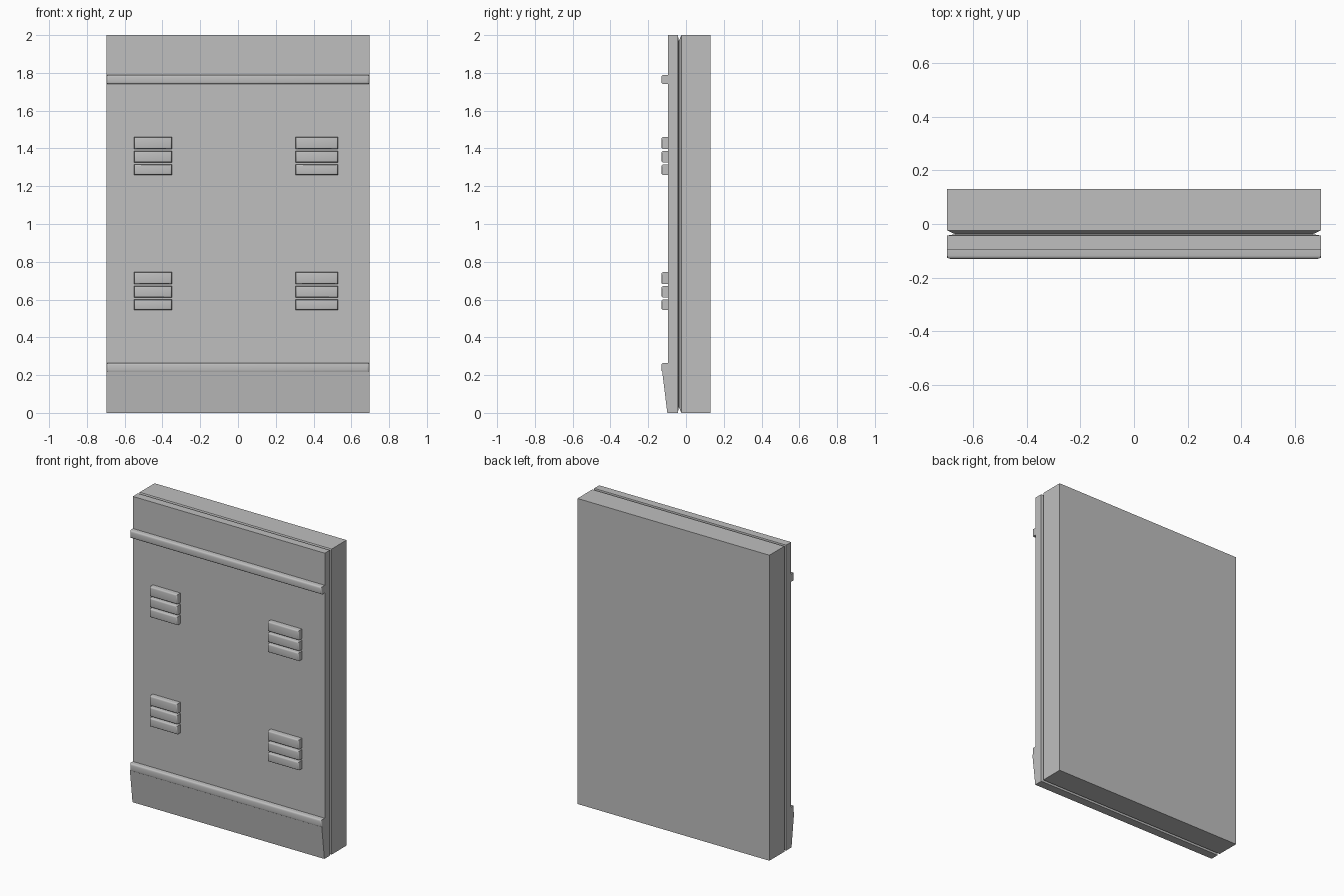
import bpy, bmesh, math

cube = bpy.data.objects.get("Cube")
if cube:
    bpy.data.objects.remove(cube, do_unlink=True)

grey = bpy.data.materials.new("panel grey")
grey.use_nodes = True
colour = (0.52, 0.52, 0.52, 1)
grey.diffuse_color = colour
grey.node_tree.nodes["Principled BSDF"].inputs["Base Color"].default_value = colour

HALF = 0.695      # half width of the panel
HEIGHT = 2.0
FACE = -0.095     # front face of the panel
PROUD = -0.13     # front of the raised trim


def finish(name, bm):
    bmesh.ops.recalc_face_normals(bm, faces=bm.faces)
    mesh = bpy.data.meshes.new(name)
    bm.to_mesh(mesh)
    bm.free()
    mesh.materials.append(grey)
    obj = bpy.data.objects.new(name, mesh)
    bpy.context.collection.objects.link(obj)
    return obj


def slab(name, layers):
    """Stack of rectangles along y, each given as (y, inset)."""
    bm = bmesh.new()
    rings = []
    for y, i in layers:
        w = HALF - i
        rings.append([bm.verts.new(p) for p in (
            (-w, y, i), (w, y, i), (w, y, HEIGHT - i), (-w, y, HEIGHT - i))])
    for a, b in zip(rings, rings[1:]):
        for k in range(4):
            n = (k + 1) % 4
            bm.faces.new((a[k], a[n], b[n], b[k]))
    bm.faces.new(rings[0])
    bm.faces.new(rings[-1])
    return finish(name, bm)


def trim(name, x0, x1, z0, z1, radius):
    """Raised bar whose front edges are rounded."""
    bm = bmesh.new()
    bmesh.ops.create_cube(bm, size=1)
    back = FACE + 0.005
    for v in bm.verts:
        v.co.x = x1 if v.co.x > 0 else x0
        v.co.y = back if v.co.y > 0 else PROUD
        v.co.z = z1 if v.co.z > 0 else z0
    front = [e for e in bm.edges if all(v.co.y < FACE for v in e.verts)]
    bmesh.ops.bevel(bm, geom=front, offset=radius, segments=3,
                    profile=0.5, affect='EDGES')
    obj = finish(name, bm)
    bpy.ops.object.select_all(action='DESELECT')
    obj.select_set(True)
    bpy.context.view_layer.objects.active = obj
    bpy.ops.object.shade_smooth_by_angle(angle=math.radians(35))
    return obj


# Two slabs meeting in a V-shaped seam
slab("back_slab", [(0.13, 0), (-0.024, 0), (-0.038, 0.03)])
slab("front_slab", [(-0.038, 0.03), (-0.043, 0), (FACE, 0)])

# Rails across the front
trim("upper_rail", -HALF, HALF, 1.74, 1.79, 0.012)
trim("lower_rail", -HALF, HALF, 0.215, 0.265, 0.012)

# Kick plate, sloping back towards the floor
bm = bmesh.new()
profile = [(-0.09, 0), (-0.099, 0), (-0.126, 0.22), (-0.09, 0.22)]
base = bm.faces.new([bm.verts.new((-HALF, y, z)) for y, z in profile])
side = bmesh.ops.extrude_face_region(bm, geom=[base])
bmesh.ops.translate(bm, vec=(2 * HALF, 0, 0),
                    verts=[g for g in side["geom"] if isinstance(g, bmesh.types.BMVert)])
finish("kick_plate", bm)

# Four groups of three louvre slats
for side_name, x0, x1 in (("right", -0.55, -0.35), ("left", 0.305, 0.53)):
    for level, bottom in (("lower", 0.545), ("upper", 1.26)):
        for n, (z0, z1) in enumerate(((0, 0.055), (0.066, 0.126), (0.137, 0.2))):
            trim(f"{level}_{side_name}_slat_{n + 1}", x0, x1,
                 bottom + z0, bottom + z1, 0.009)
